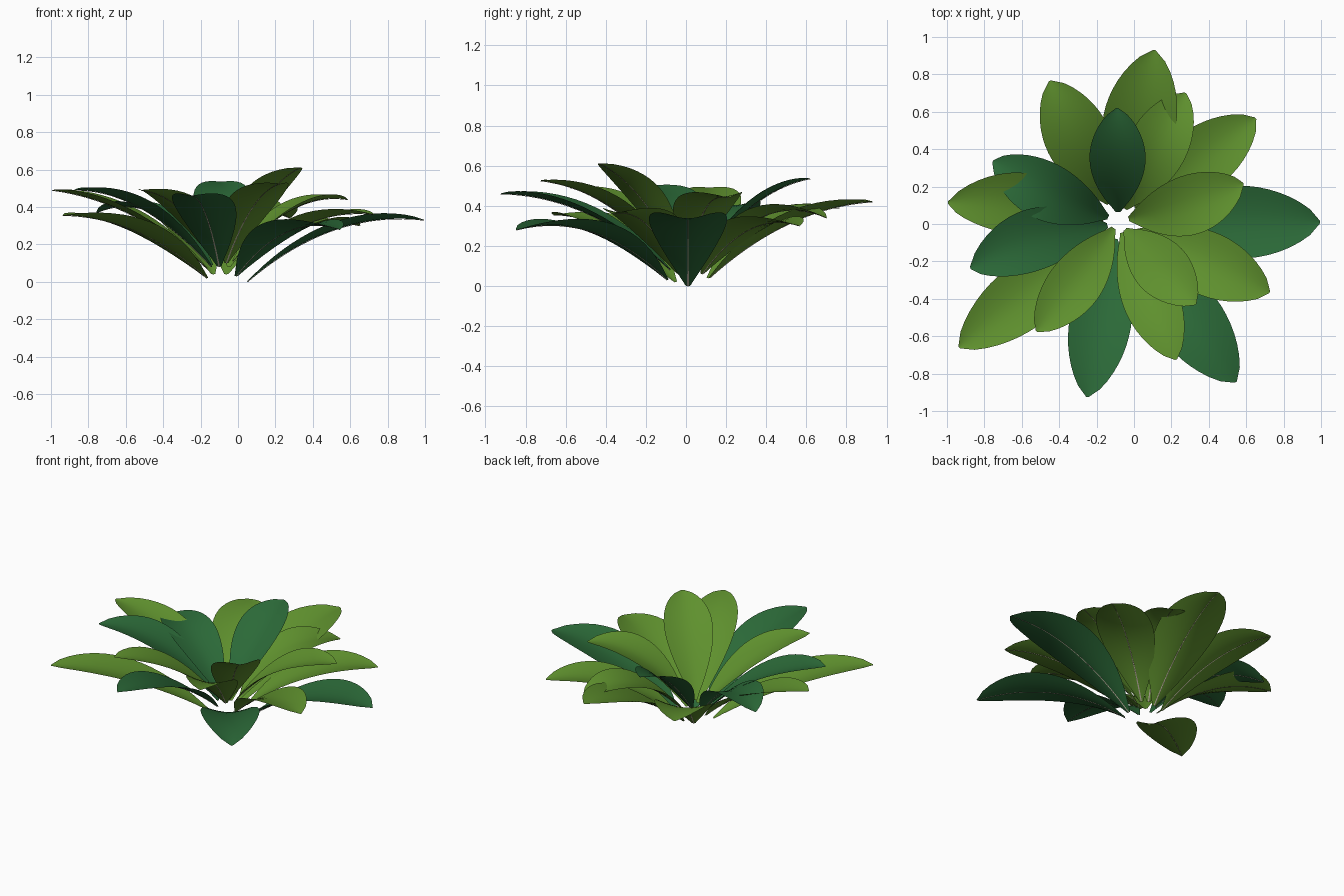
import bpy, math
from mathutils import Vector

if "Cube" in bpy.data.objects:
    bpy.data.objects.remove(bpy.data.objects["Cube"])

def material(name, rgb):
    m = bpy.data.materials.new(name)
    m.diffuse_color = (*rgb, 1)
    m.use_nodes = True
    m.node_tree.nodes["Principled BSDF"].inputs["Base Color"].default_value = m.diffuse_color
    return m

DARK = material("deep green", (0.024, 0.141, 0.039))
LIGHT = material("leaf green", (0.114, 0.281, 0.027))
RIB = material("pale rib", (0.52, 0.46, 0.36))
CENTRE = Vector((-0.085, 0.01, 0))      # point the rosette grows from
ROWS, COLS = 18, 8

def sheet(name, verts, cols, mat, up):
    """Smooth grid mesh from rows of points, facing up or down."""
    faces = []
    n = cols + 1
    for i in range(len(verts) // n - 1):
        for j in range(cols):
            a = i * n + j
            faces.append((a, a + n, a + n + 1, a + 1))
    me = bpy.data.meshes.new(name)
    me.from_pydata(verts, [], faces)
    me.materials.append(mat)
    me.polygons.foreach_set("use_smooth", [True] * len(me.polygons))
    if (sum(p.normal.z for p in me.polygons) > 0) != up:
        me.flip_normals()
    bpy.context.collection.objects.link(bpy.data.objects.new(name, me))

def leaf(name, tip, base_r, base_z, half_w, bulge, mat, bend=0.0):
    """Arched, channelled leaf blade with a thin rib beneath it."""
    tip = Vector(tip)
    out = Vector((tip.x - CENTRE.x, tip.y - CENTRE.y, 0)).normalized()
    side = Vector((-out.y, out.x, 0))
    base = CENTRE + out * base_r + Vector((0, 0, base_z))
    ctrl = base.lerp(tip, 0.48) + Vector((0, 0, bulge)) + side * bend * 2
    blade, rib = [], []
    for i in range(ROWS + 1):
        t = i / ROWS
        mid = base * (1 - t) ** 2 + ctrl * 2 * t * (1 - t) + tip * t * t
        tangent = ((ctrl - base) * (1 - t) + (tip - ctrl) * t).normalized()
        normal = tangent.cross(side).normalized()
        if normal.z < 0:
            normal = -normal
        width = half_w * max(math.sin(math.pi * t ** 1.2), 0) ** 0.66
        width = max(width, 0.012 if t < 0.5 else 0.006)
        for j in range(COLS + 1):
            s = 2 * j / COLS - 1
            blade.append(mid + side * (s * width) + normal * 0.21 * width * abs(s) ** 1.7)
        # rib: shallow V under the midline
        r = 0.004 * (1 - 0.7 * t)
        rib += [mid - side * r - normal * 0.0005, mid - normal * 0.003,
                mid + side * r - normal * 0.0005]
    sheet(name, blade, COLS, mat, True)
    sheet(name + "_rib", rib, 2, RIB, False)

# tip, base radius, base height, half width, arch, colour, sideways bend
outer = [
    ((0.995, 0.01, 0.33), 0.135, 0.00, 0.195, 0.23, DARK),
    ((-0.935, -0.66, 0.355), 0.105, 0.02, 0.172, 0.17, LIGHT),
    ((0.545, -0.845, 0.28), 0.13, 0.03, 0.18, 0.23, DARK),
    ((0.65, 0.565, 0.30), 0.12, 0.06, 0.17, 0.21, LIGHT),
    ((-0.45, 0.765, 0.39), 0.11, 0.04, 0.175, 0.20, LIGHT),
    ((0.11, 0.93, 0.42), 0.11, 0.04, 0.195, 0.17, LIGHT),
    ((0.725, -0.365, 0.36), 0.11, 0.06, 0.17, 0.20, LIGHT),
]
middle = [
    ((-0.25, -0.925, 0.46), 0.09, 0.08, 0.165, 0.19, DARK),
    ((-0.995, 0.115, 0.49), 0.08, 0.07, 0.165, 0.16, LIGHT, -0.04),
    ((-0.875, -0.235, 0.49), 0.06, 0.08, 0.165, 0.22, DARK, -0.045),
    ((-0.755, 0.335, 0.37), 0.06, 0.09, 0.155, 0.28, DARK, 0.02),
    ((0.275, 0.70, 0.34), 0.08, 0.08, 0.16, 0.28, LIGHT),
]
inner = [
    ((0.225, -0.725, 0.525), 0.06, 0.10, 0.15, 0.18, LIGHT),
    ((-0.52, -0.575, 0.49), 0.04, 0.10, 0.145, 0.18, LIGHT, 0.012),
    ((0.585, 0.215, 0.44), 0.06, 0.11, 0.16, 0.22, LIGHT, -0.025),
    ((-0.09, 0.62, 0.535), 0.055, 0.11, 0.15, 0.17, DARK),
    ((0.33, -0.43, 0.61), 0.055, 0.12, 0.15, 0.155, LIGHT),
]
for ring, leaves in (("outer", outer), ("middle", middle), ("inner", inner)):
    for n, args in enumerate(leaves, 1):
        leaf(f"{ring}_leaf_{n}", *args)
